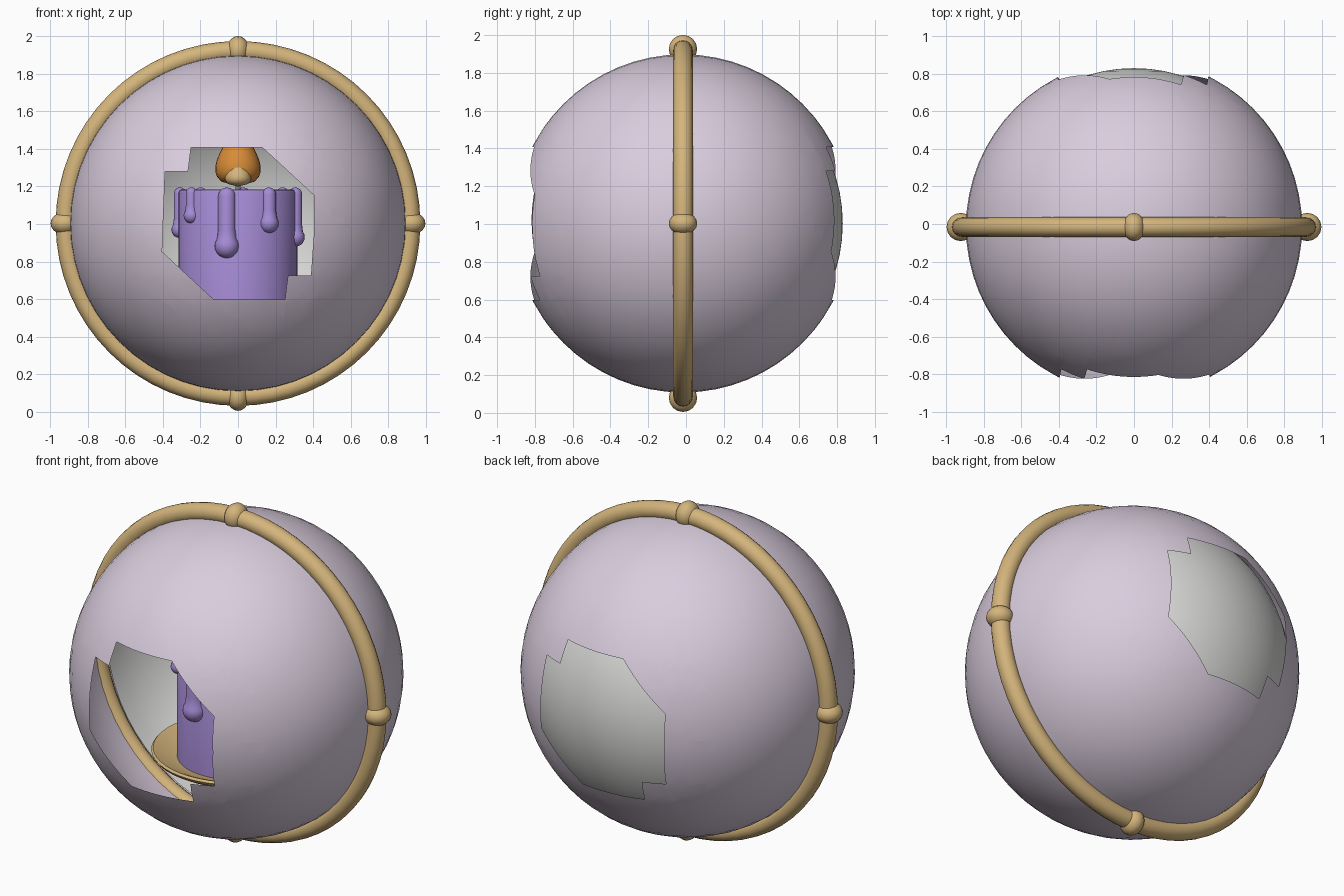
import bpy, bmesh, math
from mathutils import Vector, Matrix

cube = bpy.data.objects.get("Cube")
if cube:
    bpy.data.objects.remove(cube)

CENTRE = Vector((0, -0.016, 1.003))
SHELL_R, LINER_R = 0.895, 0.846
RING_R, TUBE_R = 0.919, 0.052


def material(name, rgb):
    m = bpy.data.materials.new(name)
    m.use_nodes = True
    m.diffuse_color = (*rgb, 1)
    m.node_tree.nodes["Principled BSDF"].inputs["Base Color"].default_value = (*rgb, 1)
    return m


LILAC = material("lilac", (0.70, 0.61, 0.73))
GOLD = material("gold", (0.66, 0.46, 0.20))
GREY = material("pale grey", (0.70, 0.70, 0.69))
PURPLE = material("purple wax", (0.38, 0.26, 0.67))
ORANGE = material("flame orange", (0.68, 0.26, 0.04))
WICK = material("wick grey", (0.25, 0.23, 0.22))


def add_object(name, bm, mat, location=CENTRE, angle=40):
    mesh = bpy.data.meshes.new(name)
    bm.to_mesh(mesh)
    bm.free()
    mesh.materials.append(mat)
    ob = bpy.data.objects.new(name, mesh)
    ob.location = location
    bpy.context.collection.objects.link(ob)
    bpy.ops.object.select_all(action='DESELECT')
    ob.select_set(True)
    bpy.context.view_layer.objects.active = ob
    bpy.ops.object.shade_smooth_by_angle(angle=math.radians(angle))
    return ob


def lathe(name, profile, mat, location, steps=40):
    """Spin a (radius, height) profile around z."""
    bm = bmesh.new()
    verts = [bm.verts.new((r, 0, z)) for r, z in profile]
    edges = [bm.edges.new(pair) for pair in zip(verts, verts[1:])]
    bmesh.ops.spin(bm, geom=verts + edges, cent=(0, 0, 0), axis=(0, 0, 1),
                   angle=math.tau, steps=steps, use_duplicate=False)
    bmesh.ops.remove_doubles(bm, verts=bm.verts, dist=0.0005)
    bmesh.ops.recalc_face_normals(bm, faces=bm.faces)
    return add_object(name, bm, mat, location)


def half_sphere(radius, side):
    """Half of a sphere with its pole on y; side is -1 for front, 1 for back."""
    bm = bmesh.new()
    bmesh.ops.create_uvsphere(bm, u_segments=56, v_segments=32, radius=radius,
                              matrix=Matrix.Rotation(math.pi / 2, 4, 'X'))
    away = [f for f in bm.faces if f.calc_center_median().y * side < 0]
    bmesh.ops.delete(bm, geom=away, context='FACES')
    return bm


def inside(p, poly):
    hit = False
    for (ax, az), (bx, bz) in zip(poly, poly[1:] + poly[:1]):
        if (az > p.z) != (bz > p.z) and p.x < ax + (p.z - az) * (bx - ax) / (bz - az):
            hit = not hit
    return hit


# Outer shell: two matching halves, each with a stepped opening
half_outline = [(-0.25, 0.404), (0.13, 0.404), (0.404, 0.15), (0.404, -0.06),
                (0.388, -0.277), (0.266, -0.277)]
opening = half_outline + [(-x, -z) for x, z in half_outline]
opening = [p for p in opening if p != (-0.404, 0.06)]
shell = half_sphere(SHELL_R, -1)
for (ax, az), (bx, bz) in zip(opening, opening[1:] + opening[:1]):
    near = [f for f in shell.faces if math.hypot(*f.calc_center_median().xz) < 0.6]
    geom = near + list({e for f in near for e in f.edges}) + list({v for f in near for v in f.verts})
    bmesh.ops.bisect_plane(shell, geom=geom, dist=0.00001, plane_co=(ax, 0, az),
                           plane_no=(bz - az, 0, ax - bx))
cut = [f for f in shell.faces if inside(f.calc_center_median(), opening)]
bmesh.ops.delete(shell, geom=cut, context='FACES')
for v in shell.verts:
    v.co = v.co.normalized() * SHELL_R
front_shell = add_object("front_shell", shell, LILAC, angle=60)
back_shell = bpy.data.objects.new("back_shell", front_shell.data)
back_shell.location = CENTRE
back_shell.rotation_euler.z = math.pi
bpy.context.collection.objects.link(back_shell)

# Inner liner closing the back opening
add_object("back_liner", half_sphere(LINER_R, 1), GREY, angle=60)

# Ring around the seam
bpy.ops.mesh.primitive_torus_add(location=CENTRE, rotation=(math.pi / 2, 0, 0),
                                 major_radius=RING_R, minor_radius=TUBE_R,
                                 major_segments=64, minor_segments=16)
ring = bpy.context.object
ring.name = "seam_ring"
ring.data.materials.append(GOLD)
bpy.ops.object.shade_smooth()

# Four beads threaded on the ring
for i, label in enumerate(("left", "top", "right", "bottom")):
    a = i * math.pi / 2
    bm = bmesh.new()
    bmesh.ops.create_uvsphere(bm, u_segments=16, v_segments=10, radius=0.075)
    bmesh.ops.scale(bm, vec=(1, 1, 0.8), verts=bm.verts)
    bead = add_object(label + "_bead", bm, GOLD,
                      CENTRE + Vector((math.cos(a), 0, math.sin(a))) * 0.923, 60)
    bead.rotation_euler.y = -a

# Dish under the candle
base = Vector((0, CENTRE.y, 0))
lathe("candle_dish", [(0, 0.47), (0.26, 0.47), (0.38, 0.495), (0.44, 0.53), (0.455, 0.55),
                      (0.445, 0.562), (0.425, 0.555), (0.36, 0.525), (0.26, 0.505), (0, 0.505)],
      GOLD, base, 48)

# Candle with a softly rounded rim
lathe("candle", [(0, 0.5), (0.317, 0.5), (0.317, 1.165), (0.31, 1.18), (0.295, 1.185),
                 (0.27, 1.17), (0, 1.16)], PURPLE, base, 48)
lathe("wick", [(0, 1.15), (0.014, 1.15), (0.014, 1.25), (0, 1.25)], WICK, base, 10)


# Wax drips: a slim run ending in a ball
def drip(name, angle, ball_z, ball_r):
    top, neck = 1.195, ball_r * 0.72
    prof = [(ball_r * math.sin(t), ball_z - ball_r * math.cos(t))
            for t in (i * math.pi / 10 for i in range(8))]
    prof += [(neck, ball_z + ball_r * 1.3), (neck, top - neck)]
    prof += [(neck * math.cos(t), top - neck + neck * math.sin(t))
             for t in (i * math.pi / 8 for i in range(1, 5))]
    a = math.radians(angle)
    lathe(name, prof, PURPLE, base + Vector((math.cos(a), math.sin(a), 0)) * 0.31, 16)


drips = [(-143, 1.045, 0.042), (-101, 0.883, 0.065), (-58, 1.005, 0.053), (-10, 0.93, 0.05),
         (40, 1.03, 0.045), (85, 0.9, 0.06), (130, 1.0, 0.05), (176, 0.97, 0.045)]
for i, spec in enumerate(drips):
    drip(f"wax_drip_{i + 1}", *spec)


# Flame with a paler core
def flame(name, radius, height, bottom, mat, y):
    n = 14
    prof = []
    for i in range(n + 1):
        t = i / n
        r = radius * 1.3 * math.sin(math.pi * t ** 0.6) ** 0.8 * (1 - t) ** 0.35 if 0 < i < n else 0
        prof.append((r, bottom + height * t))
    lathe(name, prof, mat, base + Vector((0, y, 0)), 24)


flame("flame", 0.105, 0.36, 1.2, ORANGE, 0)
flame("flame_core", 0.06, 0.17, 1.2, GOLD, -0.075)
